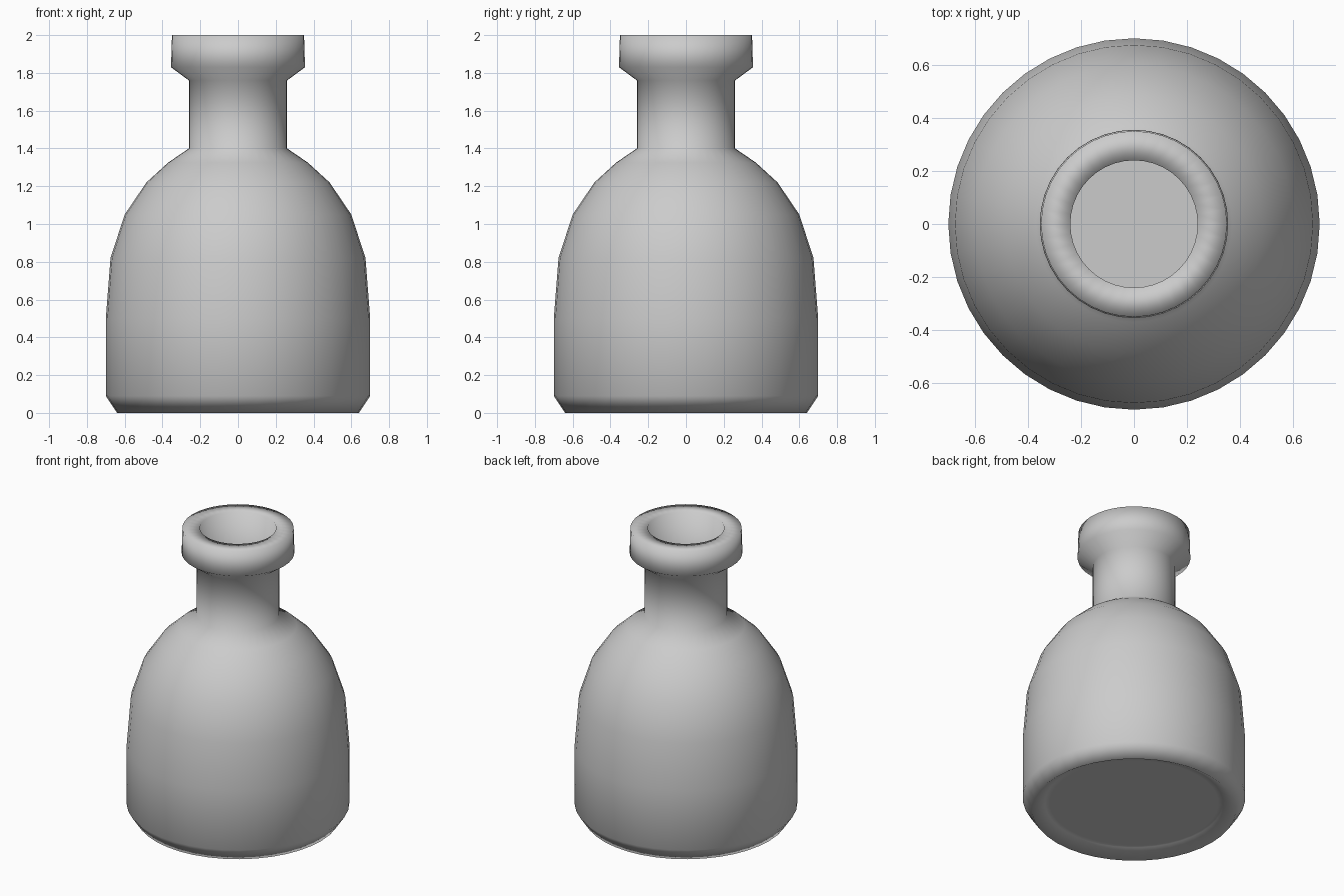
import bpy, bmesh, math

if "Cube" in bpy.data.objects:
    bpy.data.objects.remove(bpy.data.objects["Cube"])

SIDES = 40

# Outline (radius, height): base recess, outer wall, lip, then the thin inner wall
profile = [
    (0.53, 0.05), (0.56, 0.05), (0.64, 0.0), (0.70, 0.09), (0.70, 0.50),
    (0.675, 0.82), (0.60, 1.05), (0.485, 1.22), (0.37, 1.325), (0.26, 1.40),
    (0.26, 1.76), (0.355, 1.83), (0.35, 2.0), (0.24, 2.0), (0.24, 1.40),
    (0.35, 1.305), (0.465, 1.205), (0.575, 1.04), (0.65, 0.81),
    (0.675, 0.50), (0.675, 0.11), (0.60, 0.075), (0.50, 0.075),
]

bm = bmesh.new()
rings = []
for r, z in profile:
    rings.append([bm.verts.new((r * math.cos(2 * math.pi * i / SIDES),
                                r * math.sin(2 * math.pi * i / SIDES), z))
                  for i in range(SIDES)])

# Walls between neighbouring rings
for a, b in zip(rings, rings[1:]):
    for i in range(SIDES):
        j = (i + 1) % SIDES
        bm.faces.new((a[i], a[j], b[j], b[i]))

# Underside and inner floor
bm.faces.new(rings[0][::-1])
bm.faces.new(rings[-1])
bmesh.ops.recalc_face_normals(bm, faces=bm.faces)
for f in bm.faces:
    f.smooth = True

mesh = bpy.data.meshes.new("bottle")
bm.to_mesh(mesh)
bm.free()
bottle = bpy.data.objects.new("bottle", mesh)
bpy.context.collection.objects.link(bottle)
